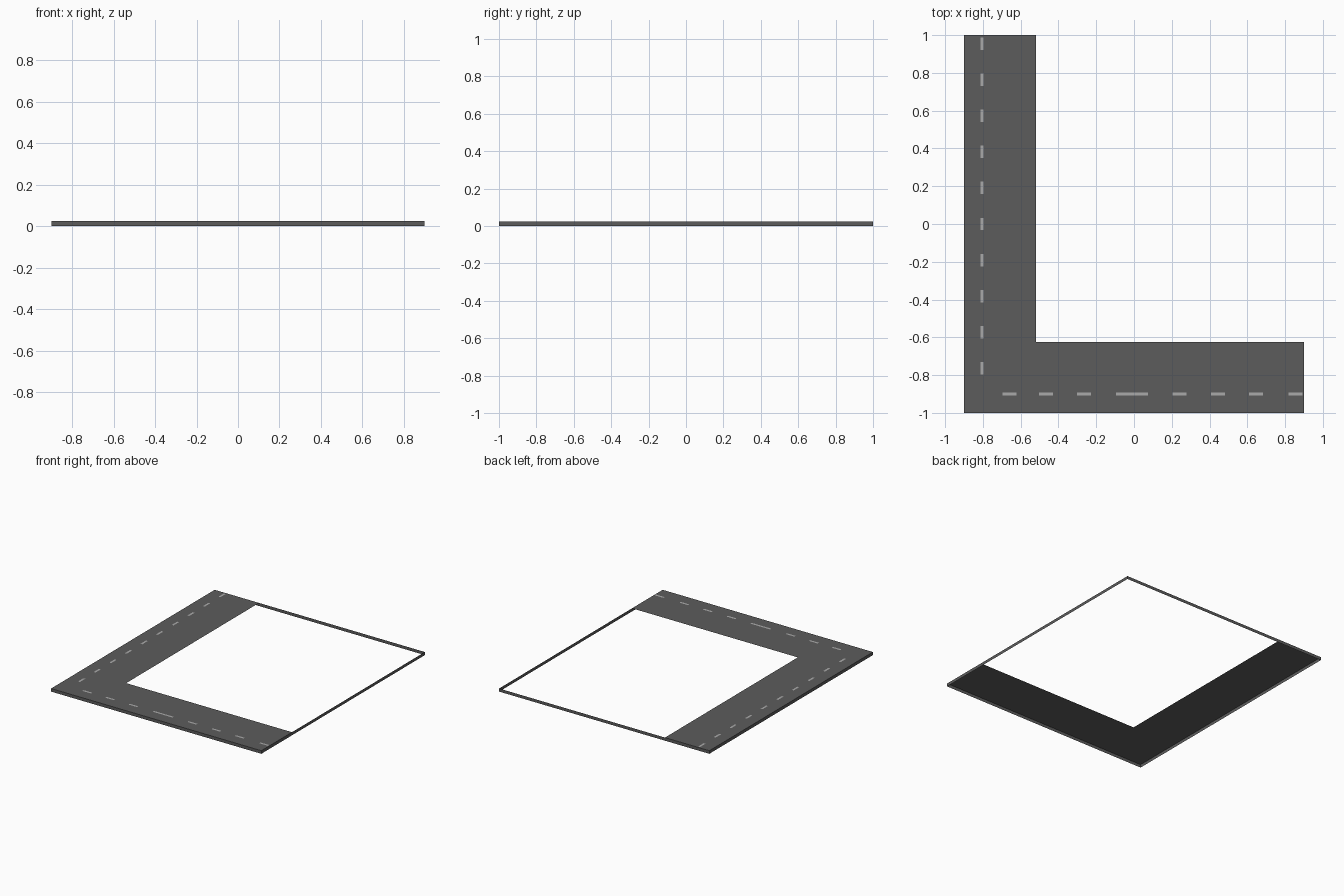
import bpy

if "Cube" in bpy.data.objects:
    bpy.data.objects.remove(bpy.data.objects["Cube"])

X, Y, H = 0.9, 1.0, 0.024      # half width, half depth, height
IX, IY = -0.52, -0.625         # inner corner of the L


def material(name, rgb):
    m = bpy.data.materials.new(name)
    m.diffuse_color = (*rgb, 1)
    m.use_nodes = True
    m.node_tree.nodes["Principled BSDF"].inputs["Base Color"].default_value = m.diffuse_color
    return m


asphalt = material("asphalt grey", (0.108, 0.108, 0.108))
paint = material("pale line grey", (0.40, 0.40, 0.40))


def mesh_object(name, verts, faces, mat):
    me = bpy.data.meshes.new(name)
    me.from_pydata(verts, [], faces)
    me.materials.append(mat)
    ob = bpy.data.objects.new(name, me)
    bpy.context.collection.objects.link(ob)
    return ob


# L-shaped road surface, a single sheet at the top of the rim
outline = [(-X, -Y), (X, -Y), (X, IY), (IX, IY), (IX, Y), (-X, Y)]
mesh_object("road_surface", [(x, y, H) for x, y in outline],
            [tuple(range(6))], asphalt)

# Thin rim around the whole tile, open at the bottom and inside the L
corners = [(-X, -Y), (X, -Y), (X, Y), (-X, Y)]
mesh_object("outer_rim", [(x, y, z) for z in (0, H) for x, y in corners],
            [(i, (i + 1) % 4, (i + 1) % 4 + 4, i + 4) for i in range(4)], asphalt)

# Dashed line markings along both arms
verts, faces = [], []


def dash(x0, x1, y0, y1):
    n = len(verts)
    z = H + 0.0006
    verts.extend([(x0, y0, z), (x1, y0, z), (x1, y1, z), (x0, y1, z)])
    faces.append((n, n + 1, n + 2, n + 3))


for i in range(-4, 6):
    c = i * 0.191
    dash(-0.812, -0.796, c - 0.033, min(c + 0.033, Y))
for c in (-0.66, -0.465, -0.265, 0.24, 0.445, 0.645, 0.855):
    dash(c - 0.037, c + 0.037, -0.908, -0.892)
dash(-0.095, 0.075, -0.908, -0.892)
mesh_object("line_markings", verts, faces, paint)
